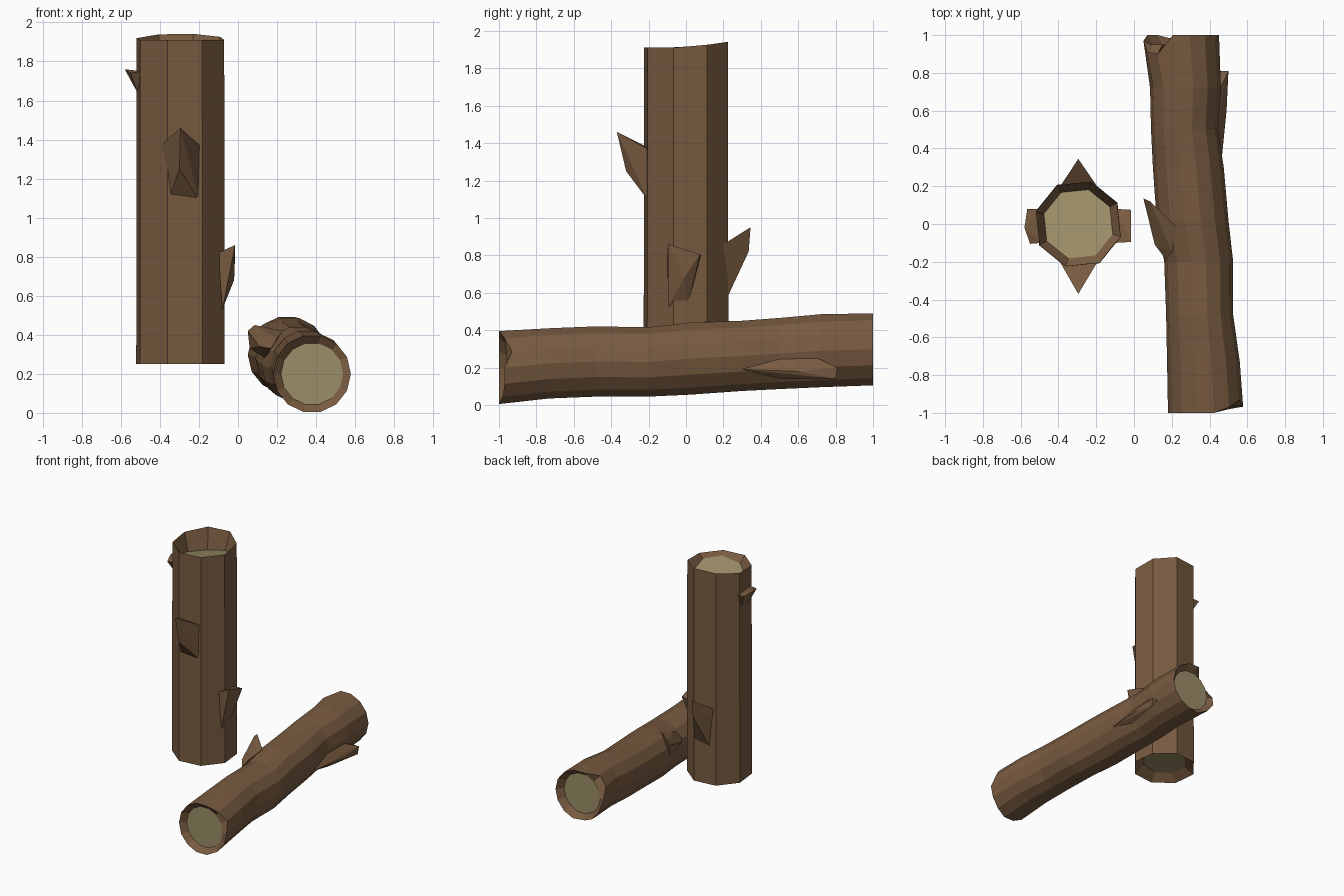
import bpy, bmesh, math
from mathutils import Vector

if "Cube" in bpy.data.objects:
    bpy.data.objects.remove(bpy.data.objects["Cube"])


def material(name, rgb):
    m = bpy.data.materials.new(name)
    m.diffuse_color = (*rgb, 1)
    m.use_nodes = True
    m.node_tree.nodes["Principled BSDF"].inputs["Base Color"].default_value = m.diffuse_color
    return m


BARK = material("bark", (0.19, 0.105, 0.052))
WOOD = material("cut_wood", (0.33, 0.27, 0.14))


def finish(name, bm):
    bmesh.ops.recalc_face_normals(bm, faces=bm.faces)
    me = bpy.data.meshes.new(name)
    bm.to_mesh(me)
    bm.free()
    me.materials.append(BARK)
    me.materials.append(WOOD)
    ob = bpy.data.objects.new(name, me)
    bpy.context.collection.objects.link(ob)
    return ob


def loft(name, rings):
    """Skin rings of points with bark; close both ends with cut wood."""
    bm = bmesh.new()
    vs = [[bm.verts.new(p) for p in r] for r in rings]
    n = len(rings[0])
    for a, b in zip(vs, vs[1:]):
        for i in range(n):
            j = (i + 1) % n
            bm.faces.new((a[i], a[j], b[j], b[i]))
    for r in (vs[0], vs[-1]):
        bm.faces.new(r).material_index = 1
    return finish(name, bm)


def stub(name, points):
    """Broken branch: convex chip through a few points."""
    bm = bmesh.new()
    for p in points:
        bm.verts.new(p)
    res = bmesh.ops.convex_hull(bm, input=bm.verts[:])
    loose = [v for v in bm.verts if not v.link_faces]
    bmesh.ops.delete(bm, geom=loose, context='VERTS')
    return finish(name, bm)


# Upright log: octagonal, hollowed at both ends
CX = -0.295


def octagon(r, z):
    pts = []
    for i in range(8):
        a = math.radians(28.5 + 45 * i)
        dx, dy = r * math.cos(a), r * math.sin(a)
        pts.append(Vector((CX + dx, dy, z(dx, dy))))
    return pts


loft("upright_log", [
    octagon(0.165, lambda x, y: 0.31 + 0.1 * x),
    octagon(0.236, lambda x, y: 0.25),
    octagon(0.234, lambda x, y: 1.91 + 0.14 * max(y, 0)),
    octagon(0.19, lambda x, y: 1.83 + 0.22 * (x - y)),
])

# Branch stubs on the upright log
stub("front_stub", [
    (-0.41, -0.17, 1.36), (-0.175, -0.17, 1.35), (-0.295, -0.37, 1.46),
    (-0.30, -0.32, 1.25), (-0.355, -0.20, 1.09), (-0.20, -0.20, 1.09)])
stub("back_stub", [
    (-0.41, 0.17, 0.83), (-0.175, 0.17, 0.84), (-0.295, 0.345, 0.95),
    (-0.295, 0.335, 0.82), (-0.36, 0.20, 0.53), (-0.22, 0.20, 0.53)])
stub("right_stub", [
    (-0.015, -0.095, 0.86), (-0.015, 0.075, 0.805), (-0.10, -0.10, 0.82),
    (-0.10, 0.08, 0.80), (-0.02, -0.01, 0.68), (-0.08, -0.095, 0.53),
    (-0.09, 0.01, 0.53)])
stub("left_stub", [
    (-0.565, 0.08, 1.75), (-0.58, -0.02, 1.76), (-0.55, -0.105, 1.74),
    (-0.49, 0.08, 1.75), (-0.49, -0.10, 1.75), (-0.515, 0.03, 1.64),
    (-0.515, -0.05, 1.64)])

# Lying log: wavering sections (y, left x, right x, bottom z, top z)
SECTIONS = [
    (-0.98, 0.18, 0.578, 0.00, 0.40),
    (-0.73, 0.175, 0.56, 0.03, 0.415),
    (-0.48, 0.17, 0.525, 0.04, 0.425),
    (-0.20, 0.16, 0.525, 0.04, 0.42),
    (0.02, 0.12, 0.50, 0.05, 0.445),
    (0.30, 0.10, 0.475, 0.07, 0.455),
    (0.50, 0.09, 0.445, 0.08, 0.47),
    (0.72, 0.085, 0.46, 0.09, 0.49),
    (0.98, 0.05, 0.45, 0.10, 0.495),
]
SIDES = 14


def section(s, scale=1.0, y=None, shift=lambda i: 0.0):
    y0, l, r, b, t = s
    y0 = y0 if y is None else y
    pts = []
    for i in range(SIDES):
        a = 2 * math.pi * i / SIDES
        pts.append(Vector(((l + r) / 2 + scale * (r - l) / 2 * math.cos(a),
                           y0 + shift(i),
                           (b + t) / 2 + scale * (t - b) / 2 * math.sin(a))))
    return pts


# Chipped rims: bark broken back on a few sides
front_chip = {0: 0.03, 1: 0.07, 2: 0.03, 12: 0.02, 13: 0.03}
back_chip = {5: -0.10, 6: -0.09, 7: -0.03, 10: -0.02}
rings = [section(SECTIONS[0], 0.8, -0.96),
         section(SECTIONS[0], 1, -1.0, lambda i: front_chip.get(i, 0))]
rings += [section(s) for s in SECTIONS[1:-1]]
rings += [section(SECTIONS[-1], 1, 1.0, lambda i: back_chip.get(i, 0)),
          section(SECTIONS[-1], 0.8, 0.95)]
loft("lying_log", rings)

# Branch stubs on the lying log
stub("lying_left_stub", [
    (0.05, 0.135, 0.42), (0.085, 0.12, 0.45), (0.06, 0.12, 0.33),
    (0.23, -0.02, 0.42), (0.14, -0.02, 0.28), (0.11, -0.11, 0.34),
    (0.17, -0.19, 0.33), (0.20, -0.15, 0.38)])
stub("lying_right_stub", [
    (0.50, 0.81, 0.20), (0.495, 0.80, 0.14), (0.45, 0.81, 0.20),
    (0.43, 0.66, 0.27), (0.49, 0.60, 0.18), (0.435, 0.50, 0.25),
    (0.44, 0.50, 0.14), (0.46, 0.30, 0.19)])
